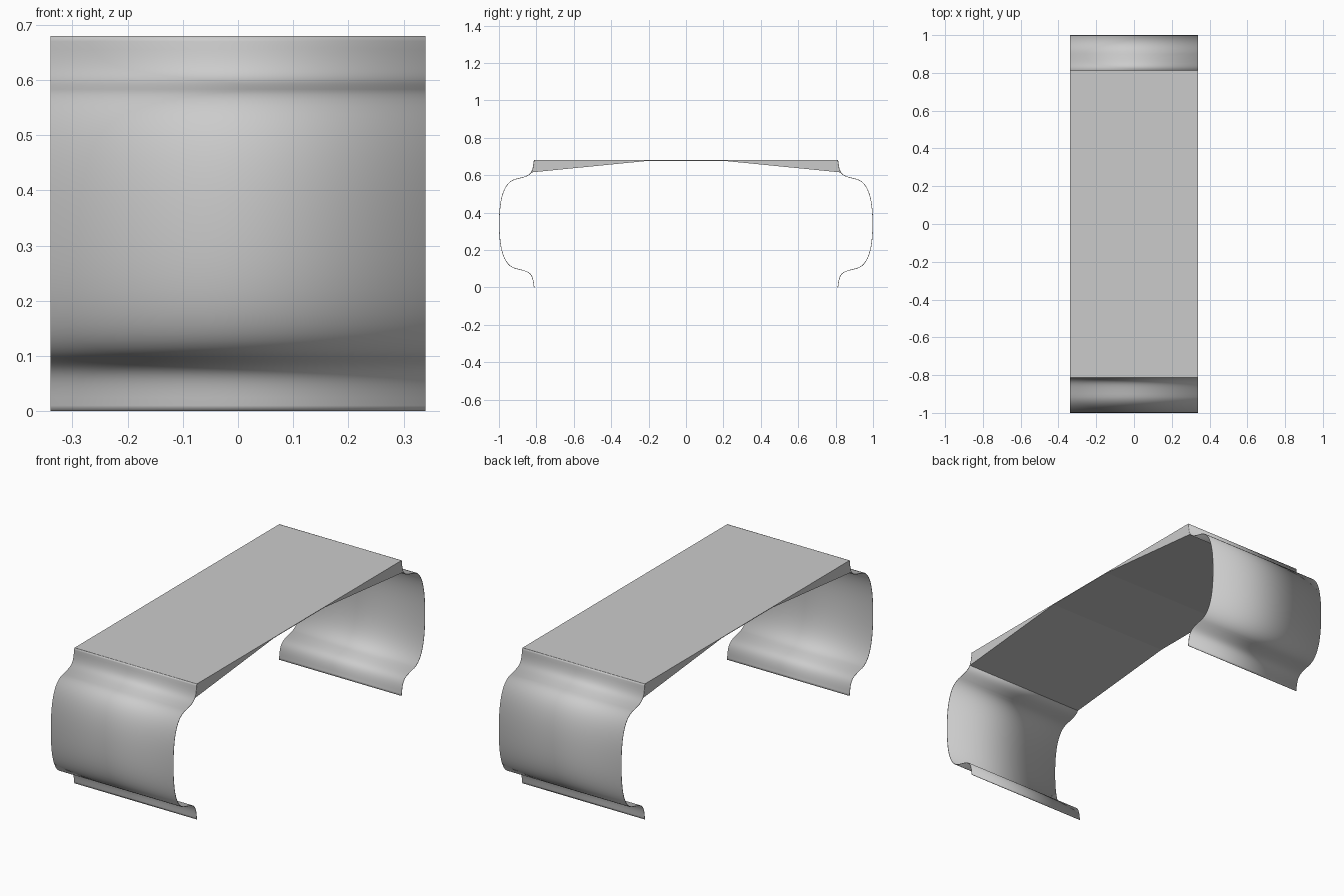
import bpy, bmesh
from mathutils import Vector
from mathutils.geometry import interpolate_bezier

cube = bpy.data.objects.get("Cube")
if cube:
    bpy.data.objects.remove(cube, do_unlink=True)

HALF_WIDTH, HEIGHT, WALL = 0.34, 0.68, 0.003

grey = bpy.data.materials.new("plain grey")
grey.use_nodes = True
colour = (0.6, 0.6, 0.6, 1)
grey.diffuse_color = colour
grey.node_tree.nodes["Principled BSDF"].inputs["Base Color"].default_value = colour


def make_object(name, bm):
    mesh = bpy.data.meshes.new(name)
    bm.to_mesh(mesh)
    bm.free()
    mesh.materials.append(grey)
    obj = bpy.data.objects.new(name, mesh)
    bpy.context.collection.objects.link(obj)
    return obj


def bezier(*points, steps=14):
    return interpolate_bezier(*[Vector(p) for p in points], steps)


# Upper half of the curved end profile, as (y, z), mirrored to the lower half
upper = [Vector((0.813, HEIGHT))]
upper += bezier((0.815, 0.67), (0.822, 0.6), (0.84, 0.598), (0.9, 0.583))
upper += bezier((0.9, 0.583), (0.97, 0.573), (1, 0.49), (1, HEIGHT / 2))[1:]
profile = upper + [Vector((p.x, HEIGHT - p.y)) for p in reversed(upper[:-1])]

# Thin curved end walls, front and back
bm = bmesh.new()
rows = [[bm.verts.new((x, p.x, p.y)) for x in (-HALF_WIDTH, HALF_WIDTH)] for p in profile]
for a, b in zip(rows, rows[1:]):
    bm.faces.new((a[0], a[1], b[1], b[0]))
walls = make_object("curved_end_walls", bm)
bpy.context.view_layer.objects.active = walls
walls.select_set(True)
bpy.ops.object.shade_smooth_by_angle(angle=0.6)
mirror = walls.modifiers.new("mirror", "MIRROR")
mirror.use_axis = (False, True, False)
mirror.use_mirror_merge = False
solid = walls.modifiers.new("thickness", "SOLIDIFY")
solid.thickness = WALL
solid.offset = -1

# Top panel, thickening into a wedge towards each end
end = [(p.x - WALL / 2, p.y) for p in upper if p.y > 0.612]
half = end + [(0.2, HEIGHT - WALL)]
outline = half + [(-y, z) for y, z in reversed(half)]
bm = bmesh.new()
face = bm.faces.new([bm.verts.new((-HALF_WIDTH, y, z)) for y, z in outline])
extruded = bmesh.ops.extrude_face_region(bm, geom=[face])["geom"]
bmesh.ops.translate(bm, vec=(2 * HALF_WIDTH, 0, 0),
                    verts=[g for g in extruded if isinstance(g, bmesh.types.BMVert)])
bmesh.ops.recalc_face_normals(bm, faces=bm.faces)
make_object("top_panel", bm)
